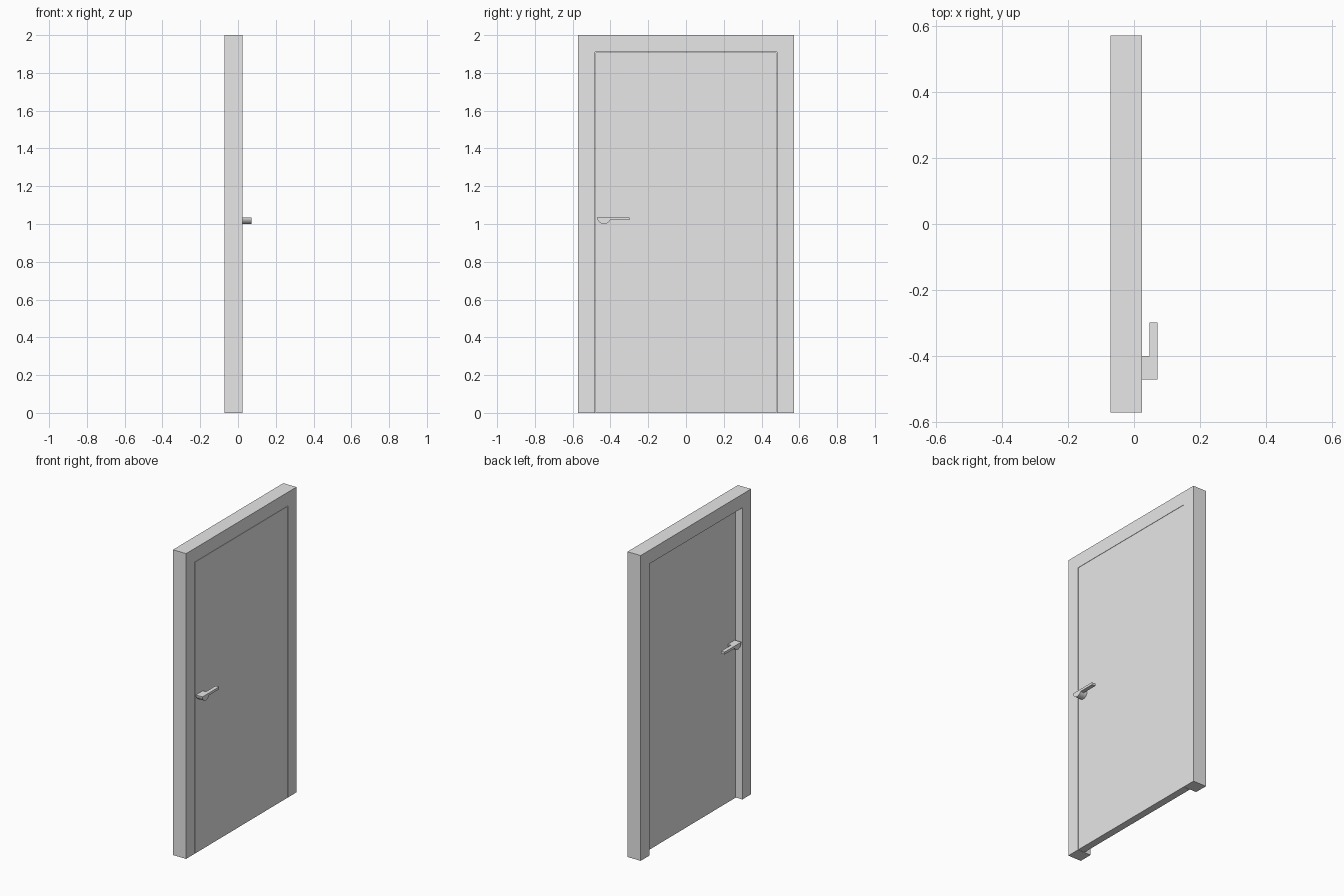
import bpy, bmesh
from math import pi, cos, sin

cube = bpy.data.objects.get("Cube")
if cube:
    bpy.data.objects.remove(cube)

# One plain colour
grey = bpy.data.materials.new("light_grey")
grey.use_nodes = True
colour = (0.8, 0.8, 0.8, 1)
grey.diffuse_color = colour
grey.node_tree.nodes["Principled BSDF"].inputs["Base Color"].default_value = colour

HALF_W, HEIGHT = 0.571, 2.0
BORDER, GAP = 0.089, 0.002
BACK_X, FACE_X, TIP_X = -0.0714, 0.0238, 0.0714


def extrude_profile(name, points, x0, x1):
    """Solid from a (y, z) outline, extruded from x0 to x1."""
    bm = bmesh.new()
    face = bm.faces.new([bm.verts.new((x0, y, z)) for y, z in points])
    ext = bmesh.ops.extrude_face_region(bm, geom=[face])
    moved = [v for v in ext["geom"] if isinstance(v, bmesh.types.BMVert)]
    bmesh.ops.translate(bm, verts=moved, vec=(x1 - x0, 0, 0))
    bmesh.ops.recalc_face_normals(bm, faces=bm.faces)
    mesh = bpy.data.meshes.new(name)
    bm.to_mesh(mesh)
    bm.free()
    mesh.materials.append(grey)
    obj = bpy.data.objects.new(name, mesh)
    bpy.context.collection.objects.link(obj)
    return obj


def rectangle(y0, y1, z0, z1):
    return [(y0, z0), (y1, z0), (y1, z1), (y0, z1)]


# Door frame: two jambs and a head in one outline
inner, head = HALF_W - BORDER, HEIGHT - BORDER
extrude_profile("door_frame", [
    (-HALF_W, 0), (-inner, 0), (-inner, head), (inner, head),
    (inner, 0), (HALF_W, 0), (HALF_W, HEIGHT), (-HALF_W, HEIGHT)], BACK_X, FACE_X)

# Door leaf, flush with the frame on one side and recessed on the other
extrude_profile("door_leaf", rectangle(GAP - inner, inner - GAP, 0, head - GAP),
                -FACE_X, FACE_X)

# Handles: half-round hub and flat lever, mirrored to both sides of the leaf
hub_y, radius, top = -0.4345, 0.0357, 1.0357
arc = [(hub_y + radius * cos(pi + pi * i / 24), top + radius * sin(pi + pi * i / 24))
       for i in range(25)]
hub = extrude_profile("handle_hubs", arc, FACE_X, TIP_X)
lever = extrude_profile("handle_levers",
                        rectangle(hub_y + radius * 0.8, -0.298, 1.02, top),
                        0.0464, TIP_X)
for part in (hub, lever):
    part.modifiers.new("both_sides", "MIRROR").use_mirror_merge = False

# Smooth the round of the hub
bpy.ops.object.select_all(action="DESELECT")
hub.select_set(True)
bpy.context.view_layer.objects.active = hub
bpy.ops.object.shade_smooth_by_angle(angle=pi / 6)
